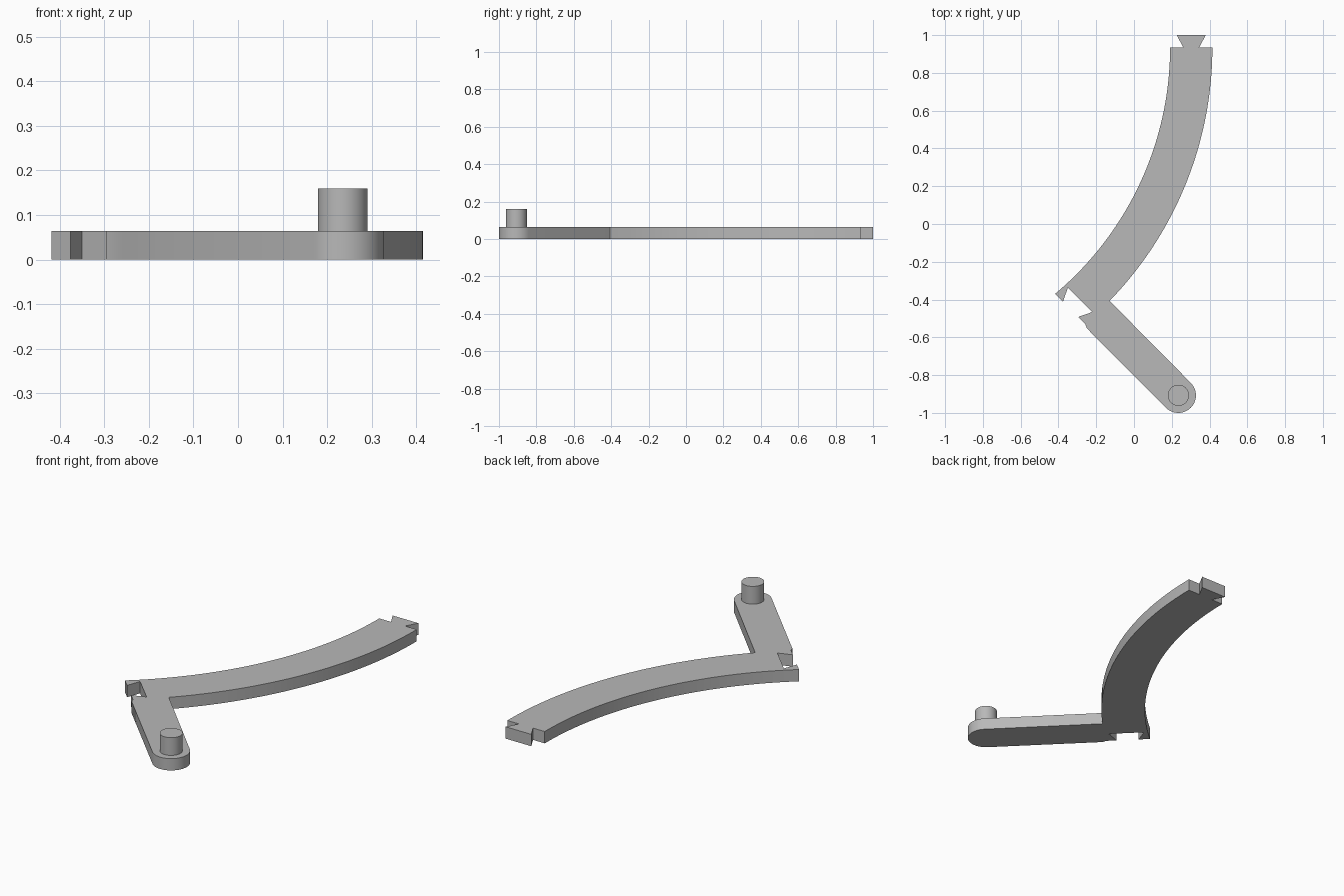
import bpy, bmesh
from math import cos, sin, pi, radians, asin
from mathutils import Vector

cube = bpy.data.objects.get("Cube")
if cube:
    bpy.data.objects.remove(cube, do_unlink=True)

grey = bpy.data.materials.new("plain grey")
grey.use_nodes = True
colour = (0.48, 0.48, 0.48, 1)
grey.diffuse_color = colour
grey.node_tree.nodes["Principled BSDF"].inputs["Base Color"].default_value = colour

THICK = 0.064                      # plate thickness
PIVOT = Vector((0.235, -0.907))    # centre of the rounded arm end
CENTRE = Vector((-1.512, 0.935))   # centre of the curved band
R_IN, R_OUT = 1.703, 1.927


def arc(centre, radius, start, end, steps):
    """Points along an arc, angles in radians."""
    angles = [start + (end - start) * i / steps for i in range(steps + 1)]
    return [centre + radius * Vector((cos(a), sin(a))) for a in angles]


def prism(name, outline, z0, z1):
    """Extrude a counter-clockwise outline into a solid."""
    bm = bmesh.new()
    face = bm.faces.new([bm.verts.new((p[0], p[1], z0)) for p in outline])
    top = bmesh.ops.extrude_face_region(bm, geom=[face], use_keep_orig=True)
    moved = [g for g in top["geom"] if isinstance(g, bmesh.types.BMVert)]
    bmesh.ops.translate(bm, verts=moved, vec=(0, 0, z1 - z0))
    bmesh.ops.recalc_face_normals(bm, faces=bm.faces)
    mesh = bpy.data.meshes.new(name)
    bm.to_mesh(mesh)
    bm.free()
    obj = bpy.data.objects.new(name, mesh)
    bpy.context.collection.objects.link(obj)
    mesh.materials.append(grey)
    bpy.ops.object.select_all(action="DESELECT")
    obj.select_set(True)
    bpy.context.view_layer.objects.active = obj
    bpy.ops.object.shade_smooth_by_angle(angle=radians(30))
    return obj


# Outline: outer curve, dovetail tongue, inner curve, dovetail socket, arm
outer = arc(CENTRE, R_OUT, -asin(1.342 / R_OUT), 0, 40)
tongue = [(0.345, 0.935), (0.38, 1.0), (0.226, 1.0), (0.261, 0.935)]
inner = arc(CENTRE, R_IN, 0, -asin(1.305 / R_IN), 40)
socket = [(-0.376, -0.411), (-0.35, -0.337), (-0.221, -0.466),
          (-0.295, -0.492), (-0.258, -0.529), (-0.25, -0.552)]
rounded_end = arc(PIVOT, 0.093, -3 * pi / 4, pi / 4, 24)
prism("curved_arm_plate", outer + tongue + inner + socket + rounded_end, 0, THICK)

# Upright pin on the rounded end
prism("pivot_pin", arc(PIVOT, 0.056, 0, 2 * pi, 48)[:-1], THICK, 0.16)
